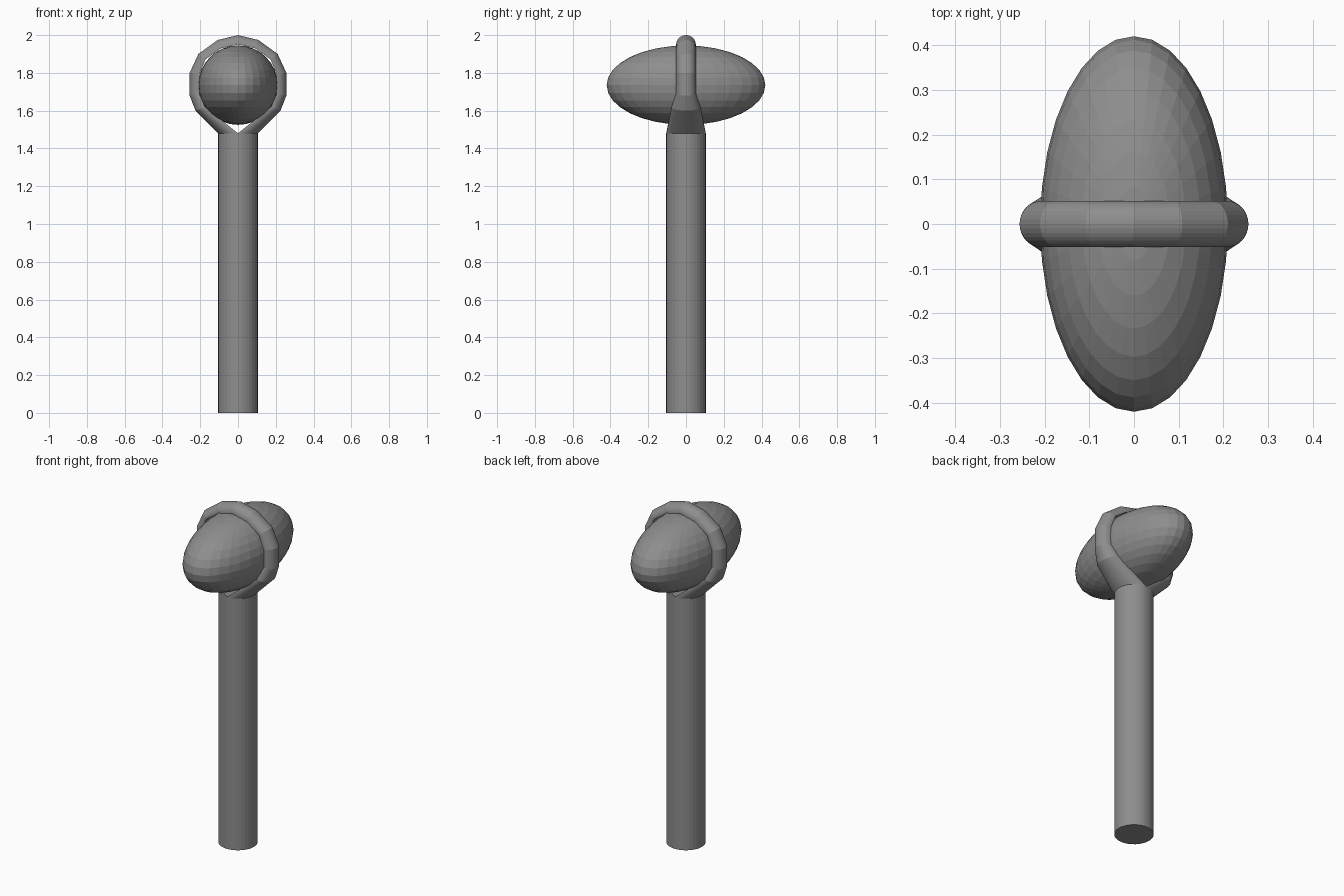
import bpy
import bmesh
from math import sin, cos, pi
from mathutils import Vector

cube = bpy.data.objects.get("Cube")
if cube:
    bpy.data.objects.remove(cube)

grey = bpy.data.materials.new("stone grey")
grey.use_nodes = True
colour = (0.27, 0.27, 0.27, 1)
grey.diffuse_color = colour
grey.node_tree.nodes["Principled BSDF"].inputs["Base Color"].default_value = colour

SIDES = 32
HANDLE_R, HANDLE_TOP = 0.105, 1.48


def finish(name, bm):
    bmesh.ops.recalc_face_normals(bm, faces=bm.faces)
    mesh = bpy.data.meshes.new(name)
    bm.to_mesh(mesh)
    bm.free()
    mesh.materials.append(grey)
    obj = bpy.data.objects.new(name, mesh)
    bpy.context.collection.objects.link(obj)
    return obj


# Straight round handle
bm = bmesh.new()
bmesh.ops.create_cone(bm, cap_ends=True, segments=SIDES, radius1=HANDLE_R,
                      radius2=HANDLE_R, depth=HANDLE_TOP)
finish("handle", bm).location.z = HANDLE_TOP / 2

# Egg-shaped head, long from front to back
bm = bmesh.new()
bmesh.ops.create_uvsphere(bm, u_segments=SIDES, v_segments=SIDES // 2, radius=0.21)
bmesh.ops.scale(bm, vec=(1, 2, 1), verts=bm.verts)
finish("head", bm).location.z = 1.735

# Split loop: half-round sections, each (inner x, z), (outer x, z), half width
sections = [
    ((0, 1.48), (0.105, 1.48), 0.105),
    ((0.175, 1.62), (0.225, 1.6), 0.076),
    ((0.205, 1.69), (0.256, 1.68), 0.053),
    ((0.205, 1.79), (0.256, 1.8), 0.052),
    ((0.172, 1.872), (0.21, 1.9), 0.052),
    ((0.09, 1.93), (0.108, 1.974), 0.052),
    ((0, 1.95), (0, 2), 0.052),
]
bm = bmesh.new()
loops = []
for inner, outer, half_width in sections:
    a, b = Vector((inner[0], 0, inner[1])), Vector((outer[0], 0, outer[1]))
    loop = []
    for k in range(SIDES // 2 + 1):
        t = pi * k / (SIDES // 2)
        point = a + (b - a) * sin(t)
        point.y = -half_width * cos(t)
        loop.append(bm.verts.new(point))
    loops.append(loop)
for low, high in zip(loops, loops[1:]):
    for k in range(len(low)):
        n = (k + 1) % len(low)
        bm.faces.new((low[k], low[n], high[n], high[k]))

# Mirror the arm to the other side and join at the crown
copy = bmesh.ops.duplicate(bm, geom=bm.verts[:] + bm.edges[:] + bm.faces[:])
for v in copy["geom"]:
    if isinstance(v, bmesh.types.BMVert):
        v.co.x = -v.co.x
bmesh.ops.remove_doubles(bm, verts=bm.verts, dist=0.0001)
finish("binding_loop", bm)
